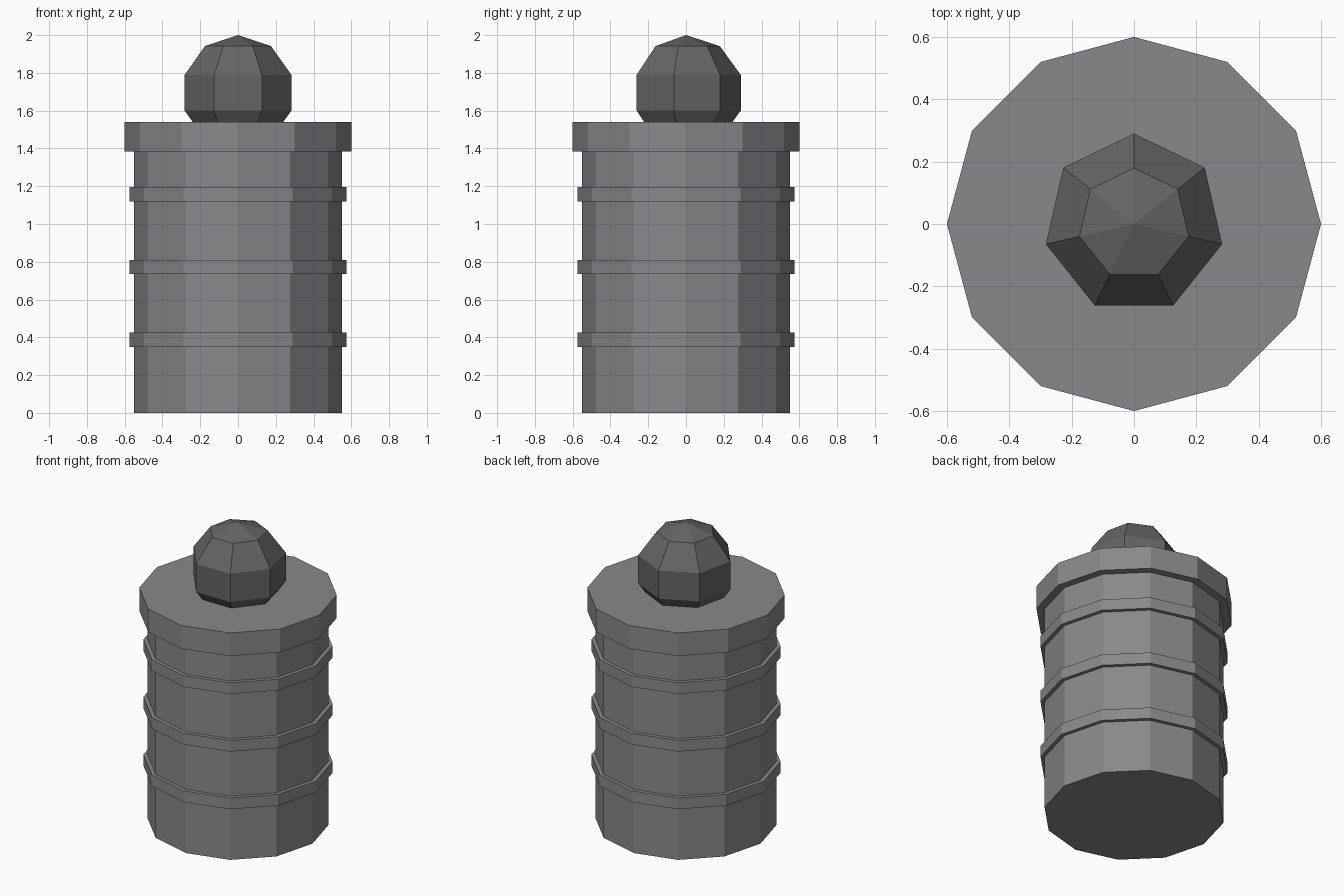
import bpy
from math import pi

cube = bpy.data.objects.get("Cube")
if cube:
    bpy.data.objects.remove(cube, do_unlink=True)


def material(name, color):
    mat = bpy.data.materials.new(name)
    mat.use_nodes = True
    mat.diffuse_color = color
    mat.node_tree.nodes["Principled BSDF"].inputs["Base Color"].default_value = color
    return mat


def finish(name, mat):
    obj = bpy.context.object
    obj.name = name
    obj.data.materials.append(mat)
    bpy.ops.object.shade_flat()
    return obj


def drum(name, radius, bottom, top, mat):
    """Twelve-sided cylinder with a corner on the x axis."""
    bpy.ops.mesh.primitive_cylinder_add(
        vertices=12, radius=radius, depth=top - bottom,
        location=(0, 0, (bottom + top) / 2))
    return finish(name, mat)


grey = material("grey metal", (0.25, 0.25, 0.265, 1))
dark = material("dark grey metal", (0.13, 0.13, 0.13, 1))

# Body and lid
drum("body", 0.55, 0, 1.39, grey)
drum("lid", 0.6, 1.385, 1.54, grey)

# Raised bands around the body
for i in range(3):
    base = 0.35 + i * 0.385
    drum(f"band_{i + 1}", 0.575, base, base + 0.075, grey)

# Faceted knob sunk into the lid
bpy.ops.mesh.primitive_uv_sphere_add(
    segments=7, ring_count=5, radius=0.305, location=(0, 0, 1.695))
finish("knob", dark)
